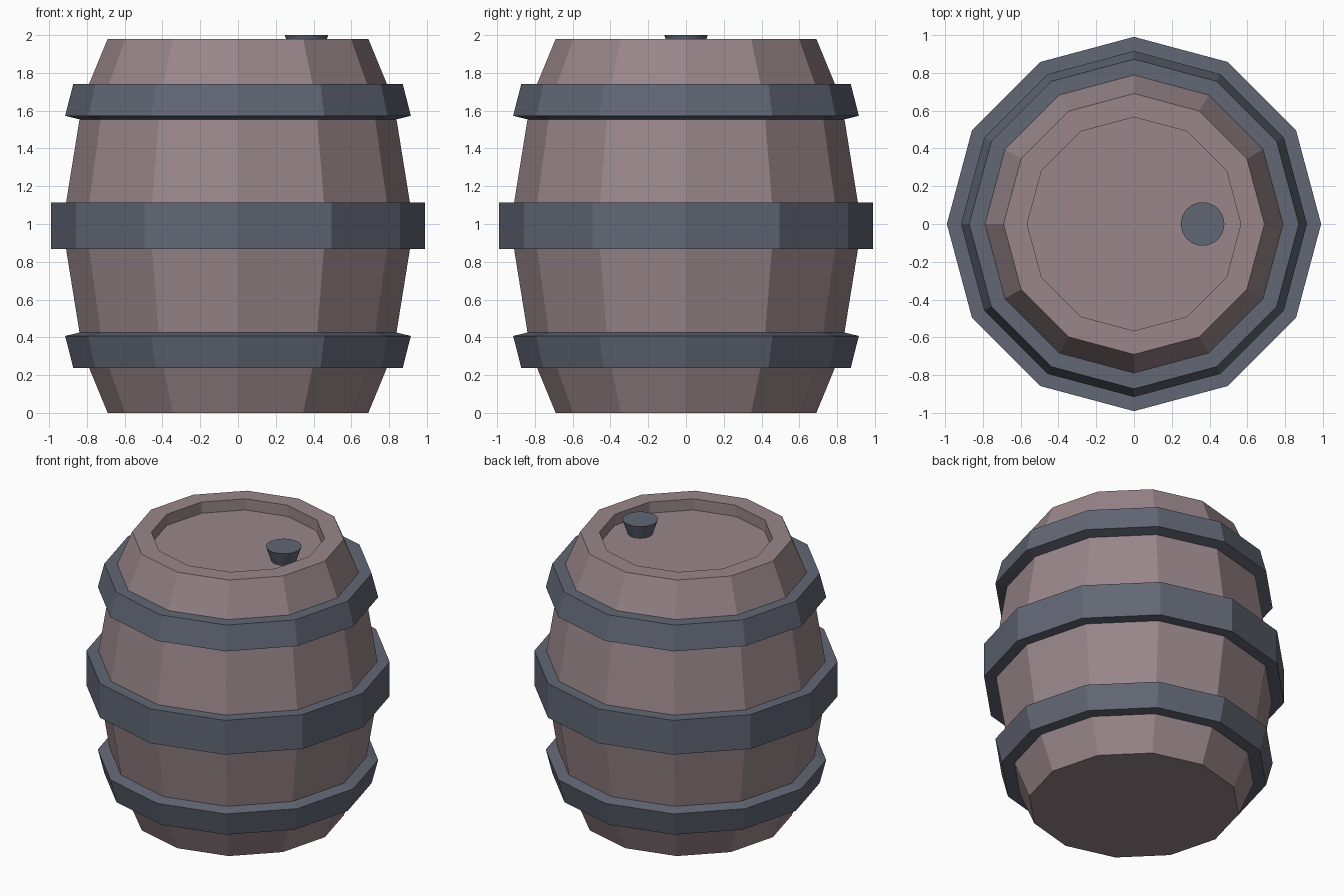
import bpy, bmesh, math

if "Cube" in bpy.data.objects:
    bpy.data.objects.remove(bpy.data.objects["Cube"])


def material(name, colour):
    m = bpy.data.materials.new(name)
    m.diffuse_color = (*colour, 1)
    m.use_nodes = True
    m.node_tree.nodes["Principled BSDF"].inputs["Base Color"].default_value = m.diffuse_color
    return m


WOOD = material("wood", (0.32, 0.24, 0.255))
IRON = material("iron", (0.12, 0.135, 0.175))


def lathe(name, profile, mat, sides=12, centre=(0, 0), ring=False):
    """Spin (radius, z) points about z; cap both ends, or close into a ring."""
    bm = bmesh.new()
    loops = []
    for r, z in profile:
        loops.append([bm.verts.new((r * math.cos(2 * math.pi * i / sides),
                                    r * math.sin(2 * math.pi * i / sides), z))
                      for i in range(sides)])
    pairs = list(zip(loops, loops[1:]))
    if ring:
        pairs.append((loops[-1], loops[0]))
    else:
        bm.faces.new(loops[0][::-1])
        bm.faces.new(loops[-1])
    for a, b in pairs:
        for i in range(sides):
            j = (i + 1) % sides
            bm.faces.new((a[i], a[j], b[j], b[i]))
    bmesh.ops.recalc_face_normals(bm, faces=bm.faces)
    mesh = bpy.data.meshes.new(name)
    bm.to_mesh(mesh)
    bm.free()
    mesh.materials.append(mat)
    ob = bpy.data.objects.new(name, mesh)
    ob.location = (*centre, 0)
    bpy.context.collection.objects.link(ob)
    return ob


H = 1.98  # barrel height without the bung

# Bulging wooden body with a recessed lid
half = [(0.69, 0), (0.822, 0.32)]
body = half + [(0.93, H / 2)] + [(r, H - z) for r, z in half[::-1]]
lathe("barrel_body", body + [(0.565, H), (0.565, 1.90)], WOOD)

# Iron hoops: straight middle, flared lower and mirrored upper
lathe("middle_hoop", [(0.90, 0.867), (0.99, 0.867), (0.99, 1.113), (0.90, 1.113)],
      IRON, ring=True)
hoop = [(0.78, 0.238), (0.872, 0.238), (0.915, 0.407), (0.83, 0.428)]
lathe("lower_hoop", hoop, IRON, ring=True)
lathe("upper_hoop", [(r, H - z) for r, z in hoop], IRON, ring=True)

# Tapered bung standing on the lid
bung = lathe("bung", [(0.08, 1.895), (0.115, 2.0)], IRON, sides=32, centre=(0.363, 0))
bpy.context.view_layer.objects.active = bung
bung.select_set(True)
bpy.ops.object.shade_smooth_by_angle(angle=math.radians(30))
